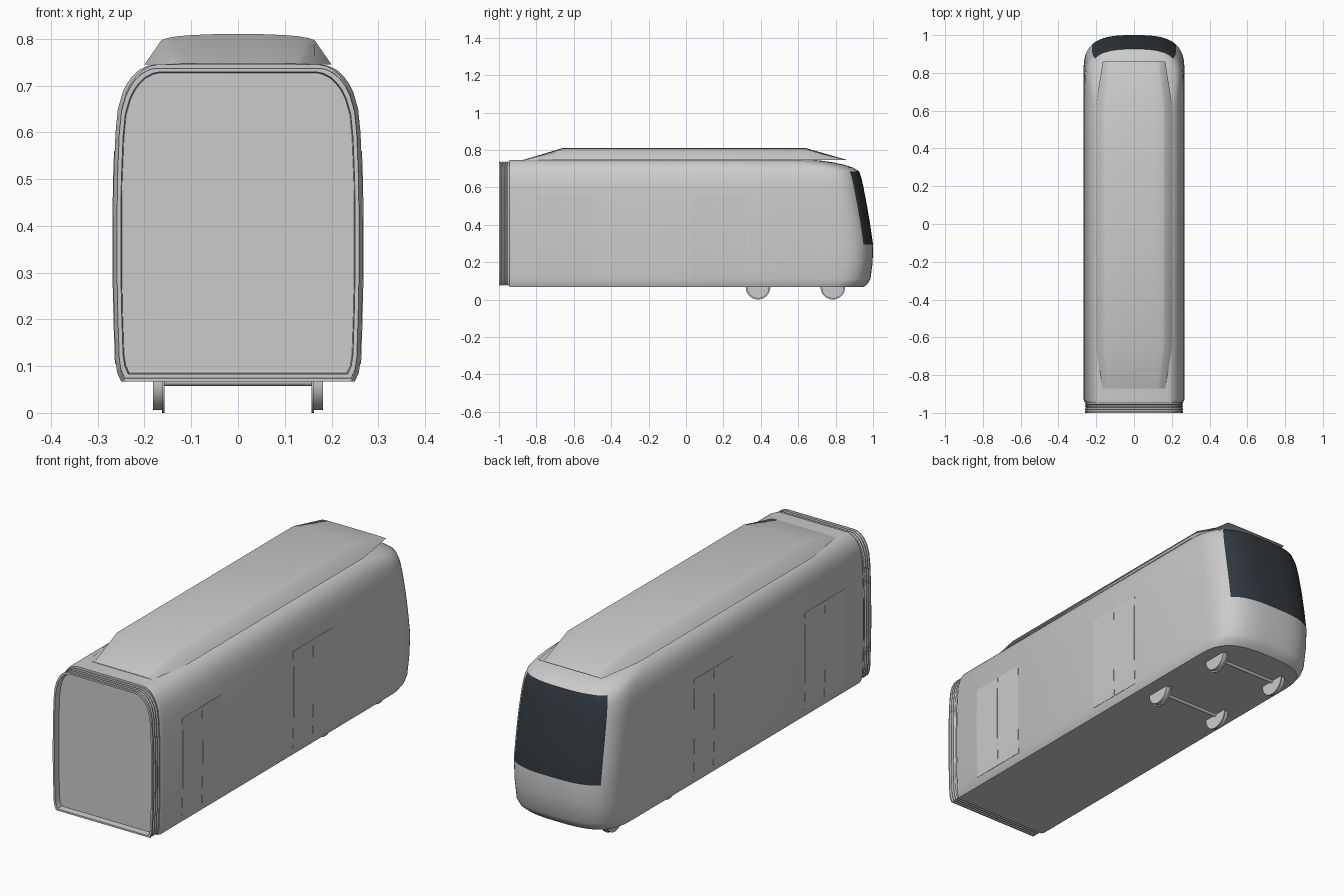
import bpy, bmesh, math
from math import sin, cos, pi

old = bpy.data.objects.get("Cube")
if old:
    bpy.data.objects.remove(old, do_unlink=True)


def material(name, rgb):
    m = bpy.data.materials.new(name)
    m.use_nodes = True
    m.diffuse_color = (*rgb, 1)
    m.node_tree.nodes["Principled BSDF"].inputs["Base Color"].default_value = (*rgb, 1)
    return m


GREY = material("body grey", (0.6, 0.6, 0.6))
GLASS = material("windscreen dark", (0.03, 0.04, 0.048))


def finish(obj, angle=35):
    bpy.ops.object.select_all(action="DESELECT")
    obj.select_set(True)
    bpy.context.view_layer.objects.active = obj
    bpy.ops.object.shade_smooth_by_angle(angle=math.radians(angle))
    return obj


def loft(name, rings, paint=None, mats=(GREY,)):
    """Skin closed rings of equal length and cap both ends."""
    bm = bmesh.new()
    rows = [[bm.verts.new(p) for p in ring] for ring in rings]
    n = len(rows[0])
    for r, (a, b) in enumerate(zip(rows, rows[1:])):
        for i in range(n):
            j = (i + 1) % n
            f = bm.faces.new((a[i], a[j], b[j], b[i]))
            if paint:
                f.material_index = paint(r, i)
    bm.faces.new(rows[0][::-1])
    bm.faces.new(rows[-1])
    bmesh.ops.recalc_face_normals(bm, faces=bm.faces)
    mesh = bpy.data.meshes.new(name)
    bm.to_mesh(mesh)
    bm.free()
    for m in mats:
        mesh.materials.append(m)
    obj = bpy.data.objects.new(name, mesh)
    bpy.context.collection.objects.link(obj)
    return finish(obj)


# Body levels: height, half width, nose position
LEVELS = [
    (0.067, 0.25, 0.95), (0.085, 0.258, 0.972), (0.11, 0.262, 0.986),
    (0.2, 0.265, 0.998), (0.295, 0.267, 1.0), (0.4, 0.267, 0.985),
    (0.5, 0.266, 0.968), (0.6, 0.262, 0.949), (0.65, 0.257, 0.938),
    (0.685, 0.247, 0.926), (0.705, 0.237, 0.895), (0.72, 0.226, 0.85),
    (0.733, 0.212, 0.79), (0.742, 0.195, 0.73), (0.745, 0.18, 0.7),
]
STEPS = 18
REAR = -0.945


def plan(z, w, nose):
    """Horizontal outline with a rounded cab end."""
    depth = 0.2
    ring = [(w - 0.008, REAR, z), (w, REAR + 0.015, z)]
    for k in range(2 * STEPS + 1):
        a = pi * k / (2 * STEPS)
        c = cos(a)
        x = math.copysign(abs(c) ** (2 / 3), c) * w
        ring.append((x, nose - depth + depth * max(sin(a), 0) ** (2 / 3), z))
    return ring + [(-w, REAR + 0.015, z), (0.008 - w, REAR, z)]


def windscreen(row, i):
    return int(4 <= row < 9 and 2 + 8 <= i < 2 + 2 * STEPS - 8)


loft("body", [plan(*lv) for lv in LEVELS], windscreen, (GREY, GLASS))


# Gangway bellows with a recessed end wall
def section(y, inset):
    sx, sz = 1 - inset / 0.26, 1 - inset / 0.34
    half = [(w * sx, y, 0.406 + (z - 0.406) * sz) for z, w, _ in LEVELS]
    return half + [(-x, y, z) for x, y, z in reversed(half)]


folds = [(-0.94, 0.012)]
for k in range(4):
    y = -0.95 - 0.0143 * k
    folds += [(y, 0.007), (y - 0.004, 0.007), (y - 0.007, 0.013)]
folds[-1] = (-1.0, 0.008)
folds += [(-1.0, 0.016), (-0.97, 0.018)]
loft("gangway_bellows", [section(*f) for f in folds])


# Roof equipment pod, tapering to thin ends
def pod_section(y, width, height):
    half = [(1, 0), (0.82, 0.8), (0.76, 0.87), (0.65, 0.93), (0.5, 0.97), (0.25, 1)]
    pts = [(u * width, y, 0.745 + v * height) for u, v in half]
    return pts + [(-x, y, z) for x, y, z in reversed(pts)]


loft("roof_pod", [pod_section(-0.87, 0.165, 0.002), pod_section(-0.66, 0.2, 0.065),
                  pod_section(0.64, 0.2, 0.065), pod_section(0.86, 0.165, 0.002)])


# Door leaves following the side of the body
def half_width(z):
    for (z0, w0, _), (z1, w1, _) in zip(LEVELS, LEVELS[1:]):
        if z0 <= z <= z1:
            return w0 + (w1 - w0) * (z - z0) / (z1 - z0)


def door_leaf(name, side, y0, y1):
    rings = []
    for z in (0.105, 0.11, 0.2, 0.295, 0.4, 0.5, 0.56):
        w = half_width(z)
        inner, outer = side * (w - 0.004), side * (w + 0.0015)
        rings.append([(inner, y0, z), (outer, y0, z), (outer, y1, z), (inner, y1, z)])
    loft(name, rings)


for side, label in ((1, "left"), (-1, "right")):
    for y, place in ((-0.645, "front"), (0.175, "back")):
        door_leaf(f"{place}_door_a_{label}", side, y - 0.145, y - 0.001)
        door_leaf(f"{place}_door_b_{label}", side, y + 0.001, y + 0.145)


# Wheels and axles
def cylinder(name, x, y, radius, length):
    bpy.ops.mesh.primitive_cylinder_add(vertices=32, radius=radius, depth=length,
                                        location=(x, y, 0.066), rotation=(0, pi / 2, 0))
    obj = bpy.context.object
    obj.name = name
    obj.data.materials.append(GREY)
    return obj


for y, place in ((0.385, "inner"), (0.785, "outer")):
    finish(cylinder(place + "_axle", 0, y, 0.008, 0.33))
    for side, label in ((1, "left"), (-1, "right")):
        finish(cylinder(f"{place}_wheel_{label}", side * 0.172, y, 0.06, 0.02))
        finish(cylinder(f"{place}_flange_{label}", side * 0.16, y, 0.066, 0.006))
